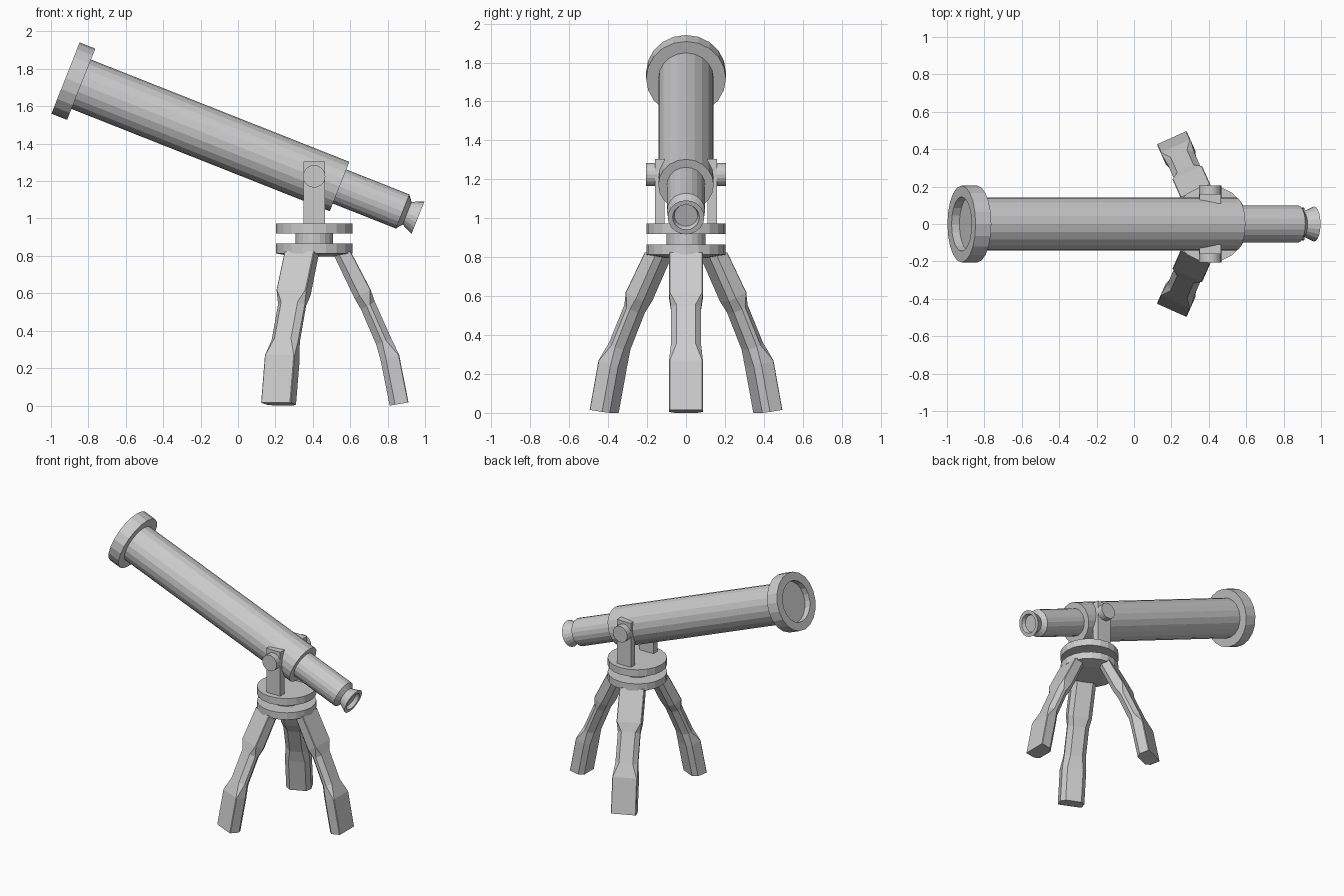
import bpy, bmesh
from math import radians, pi, cos, sin
from mathutils import Matrix, Vector

if "Cube" in bpy.data.objects:
    bpy.data.objects.remove(bpy.data.objects["Cube"])

CX = 0.407            # tripod / pivot axis
TILT = radians(21.6)  # downward tilt of the tube toward the eyepiece
SIDES = 20


def finish(name, bm, matrix=None):
    bmesh.ops.recalc_face_normals(bm, faces=bm.faces)
    if matrix:
        bm.transform(matrix)
    mesh = bpy.data.meshes.new(name)
    bm.to_mesh(mesh)
    bm.free()
    ob = bpy.data.objects.new(name, mesh)
    bpy.context.collection.objects.link(ob)
    return ob


def loft(name, rings, matrix=None):
    """Bridge equal-sized rings of points and cap both ends."""
    bm = bmesh.new()
    vs = [[bm.verts.new(p) for p in ring] for ring in rings]
    n = len(vs[0])
    for a, b in zip(vs, vs[1:]):
        for i in range(n):
            j = (i + 1) % n
            bm.faces.new((a[i], a[j], b[j], b[i]))
    bm.faces.new(vs[0][::-1])
    bm.faces.new(vs[-1])
    return finish(name, bm, matrix)


def lathe(name, profile, matrix=None, n=SIDES):
    """Revolve (radius, height) points around local z."""
    rings = [[(r * cos(2 * pi * i / n), r * sin(2 * pi * i / n), h)
              for i in range(n)] for r, h in profile]
    return loft(name, rings, matrix)


def box(name, lo, hi):
    lo, hi = Vector(lo), Vector(hi)
    bm = bmesh.new()
    bmesh.ops.create_cube(bm, size=1)
    size = hi - lo
    return finish(name, bm, Matrix.Translation((lo + hi) / 2) @ Matrix.Diagonal((*size, 1)))


# Optical tube, laid along the tilted axis from the front lens
axis = Matrix.Translation((-0.922, 0, 1.751)) @ Matrix.Rotation(pi / 2 + TILT, 4, 'Y')
lathe("front_lens_ring", [(0.145, 0.045), (0.145, 0), (0.205, 0), (0.205, 0.09), (0.13, 0.09)], axis)
lathe("main_tube", [(0.142, 0.08), (0.142, 1.576)], axis)
lathe("eyepiece_tube", [(0.098, 1.55), (0.098, 1.938), (0.065, 1.964)], axis)
lathe("eyecup", [(0.065, 1.964), (0.094, 2.027), (0.069, 2.027), (0.06, 2.0)], axis)

# Turntable on top of the tripod
base = Matrix.Translation((CX, 0, 0))
lathe("upper_plate", [(0.204, 0.92), (0.204, 0.973)], base)
lathe("plate_spacer", [(0.1, 0.86), (0.1, 0.925)], base)
lathe("lower_plate", [(0.11, 0.797), (0.204, 0.813), (0.204, 0.866)], base)

# Yoke arms and pivot bolts on both sides
for side, s in (("left", 1), ("right", -1)):
    y0, y1 = sorted((0.11 * s, 0.16 * s))
    box(side + "_yoke_arm", (CX - 0.058, y0, 0.96), (CX + 0.058, y1, 1.305))
    bolt = Matrix.Translation((CX, 0, 1.225)) @ Matrix.Rotation(-s * pi / 2, 4, 'X')
    lathe(side + "_pivot_bolt", [(0.06, 0.138), (0.06, 0.205)], bolt)

# Legs: outer (x, z), inner (x, z), half width, outer chamfer, inner chamfer
STATIONS = [
    ((0.195, 0.825), (0.10, 0.815), 0.087, 0.004, 0.03),
    ((0.302, 0.62), (0.215, 0.575), 0.087, 0.004, 0.03),
    ((0.325, 0.555), (0.25, 0.515), 0.078, 0.03, 0.035),
    ((0.412, 0.36), (0.332, 0.325), 0.078, 0.03, 0.035),
    ((0.455, 0.27), (0.356, 0.24), 0.087, 0.004, 0.03),
    ((0.505, 0.016), (0.404, 0.0), 0.087, 0.004, 0.03),
]


def leg_ring(outer, inner, w, co, ci):
    o, i = Vector((outer[0], 0, outer[1])), Vector((inner[0], 0, inner[1]))
    u = (i - o).normalized()
    half = [(o, w - co), (o + u * co, w), (i - u * ci, w), (i, w - ci)]
    return ([p + Vector((0, y, 0)) for p, y in half]
            + [p - Vector((0, y, 0)) for p, y in reversed(half)])


for name, ang in (("eyepiece_side_leg", 0), ("back_leg", 114), ("front_leg", -114)):
    loft(name, [leg_ring(*s) for s in STATIONS], base @ Matrix.Rotation(radians(ang), 4, 'Z'))
